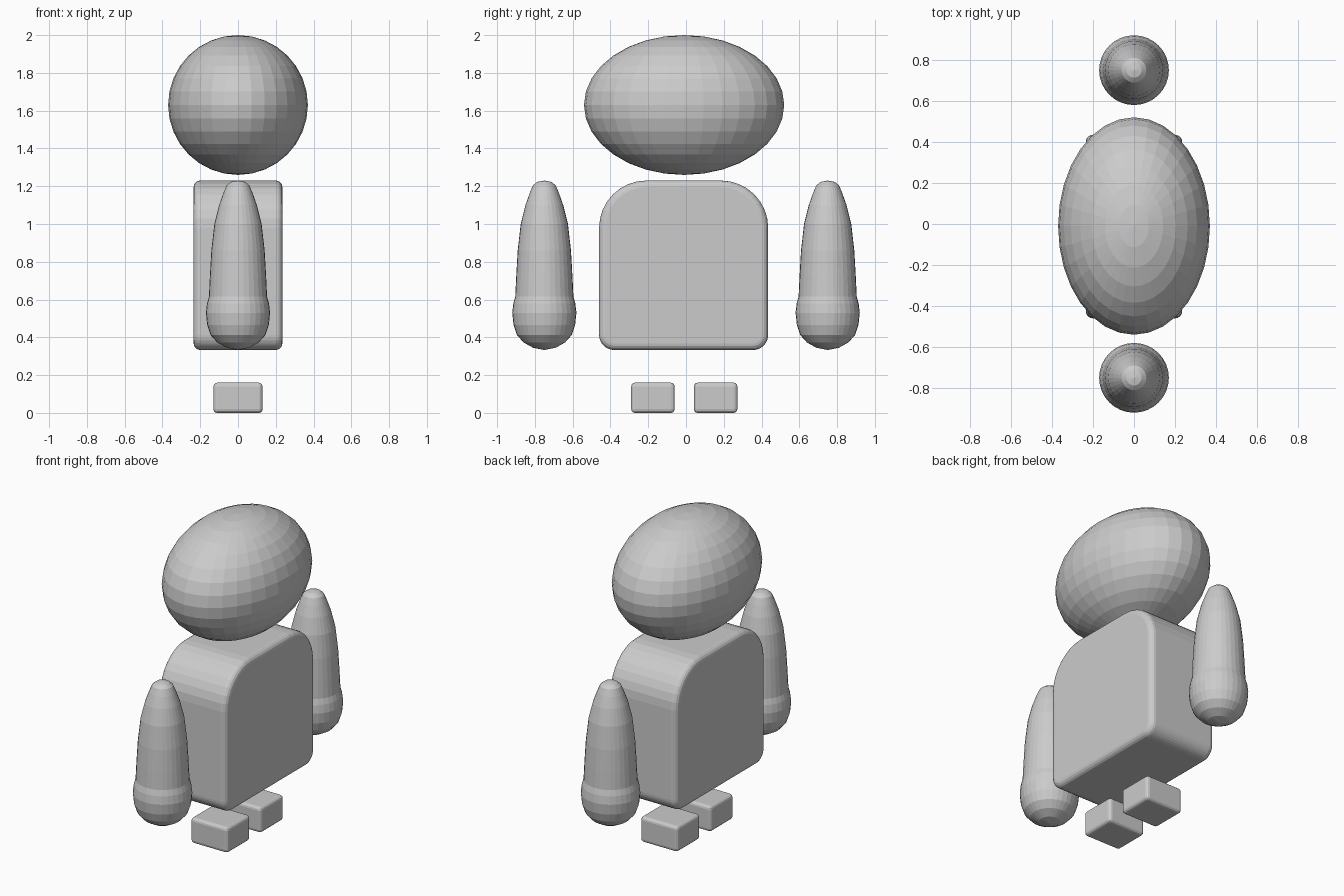
import bpy, bmesh, math

if "Cube" in bpy.data.objects:
    bpy.data.objects.remove(bpy.data.objects["Cube"])

grey = bpy.data.materials.new("light_grey")
grey.diffuse_color = (0.6, 0.6, 0.6, 1)
grey.use_nodes = True
grey.node_tree.nodes["Principled BSDF"].inputs["Base Color"].default_value = grey.diffuse_color


def finish(name, bm, loc=(0, 0, 0)):
    bmesh.ops.recalc_face_normals(bm, faces=bm.faces)
    mesh = bpy.data.meshes.new(name)
    bm.to_mesh(mesh)
    bm.free()
    mesh.materials.append(grey)
    obj = bpy.data.objects.new(name, mesh)
    obj.location = loc
    bpy.context.collection.objects.link(obj)
    return obj


def bevel(obj, width, segments):
    mod = obj.modifiers.new("rounding", 'BEVEL')
    mod.width = width
    mod.segments = segments
    mod.limit_method = 'ANGLE'
    mod.angle_limit = math.radians(40)


# Head: faceted egg lying along y
bm = bmesh.new()
bmesh.ops.create_uvsphere(bm, u_segments=32, v_segments=16, radius=1)
bmesh.ops.scale(bm, vec=(0.37, 0.53, 0.37), verts=bm.verts)
finish("head", bm, (0, -0.01, 1.63))

# Body: slab with large upper corners and small lower corners
Y0, Y1, Z0, Z1, HALF = -0.46, 0.435, 0.333, 1.23, 0.235
corners = [(Y1, Z0, 0.08, -90), (Y1, Z1, 0.25, 0),
           (Y0, Z1, 0.25, 90), (Y0, Z0, 0.08, 180)]
bm = bmesh.new()
outline = []
for y, z, r, start in corners:
    cy = y - r if y > 0 else y + r
    cz = z - r if z > 1 else z + r
    for i in range(9):
        a = math.radians(start + 90 * i / 8)
        outline.append(bm.verts.new((-HALF, cy + r * math.cos(a), cz + r * math.sin(a))))
side = bm.faces.new(outline)
new = bmesh.ops.extrude_face_region(bm, geom=[side])["geom"]
bmesh.ops.translate(bm, vec=(2 * HALF, 0, 0),
                    verts=[v for v in new if isinstance(v, bmesh.types.BMVert)])
bevel(finish("body", bm), 0.035, 4)

# Arms: tapered turned shapes with a bulging hand end
profile = [(0, 0.333), (0.06, 0.345), (0.11, 0.373), (0.145, 0.412), (0.163, 0.465),
           (0.17, 0.53), (0.164, 0.58), (0.154, 0.615), (0.149, 0.72), (0.141, 0.86),
           (0.125, 1.0), (0.1, 1.1), (0.077, 1.165), (0.06, 1.205), (0.037, 1.223),
           (0, 1.23)]
for name, y in (("front_arm", -0.75), ("back_arm", 0.75)):
    bm = bmesh.new()
    pts = [bm.verts.new((r, 0, z)) for r, z in profile]
    edges = [bm.edges.new(p) for p in zip(pts, pts[1:])]
    bmesh.ops.spin(bm, geom=pts + edges, cent=(0, 0, 0), axis=(0, 0, 1),
                   angle=math.tau, steps=32)
    bmesh.ops.remove_doubles(bm, verts=bm.verts, dist=0.0005)
    finish(name, bm, (0, y, 0))

# Feet: small rounded blocks
for name, y in (("front_foot", -0.175), ("back_foot", 0.157)):
    bm = bmesh.new()
    bmesh.ops.create_cube(bm, size=1)
    bmesh.ops.scale(bm, vec=(0.26, 0.23, 0.16), verts=bm.verts)
    bevel(finish(name, bm, (0, y, 0.083)), 0.02, 3)
    bpy.data.objects[name].location.z = 0.08
